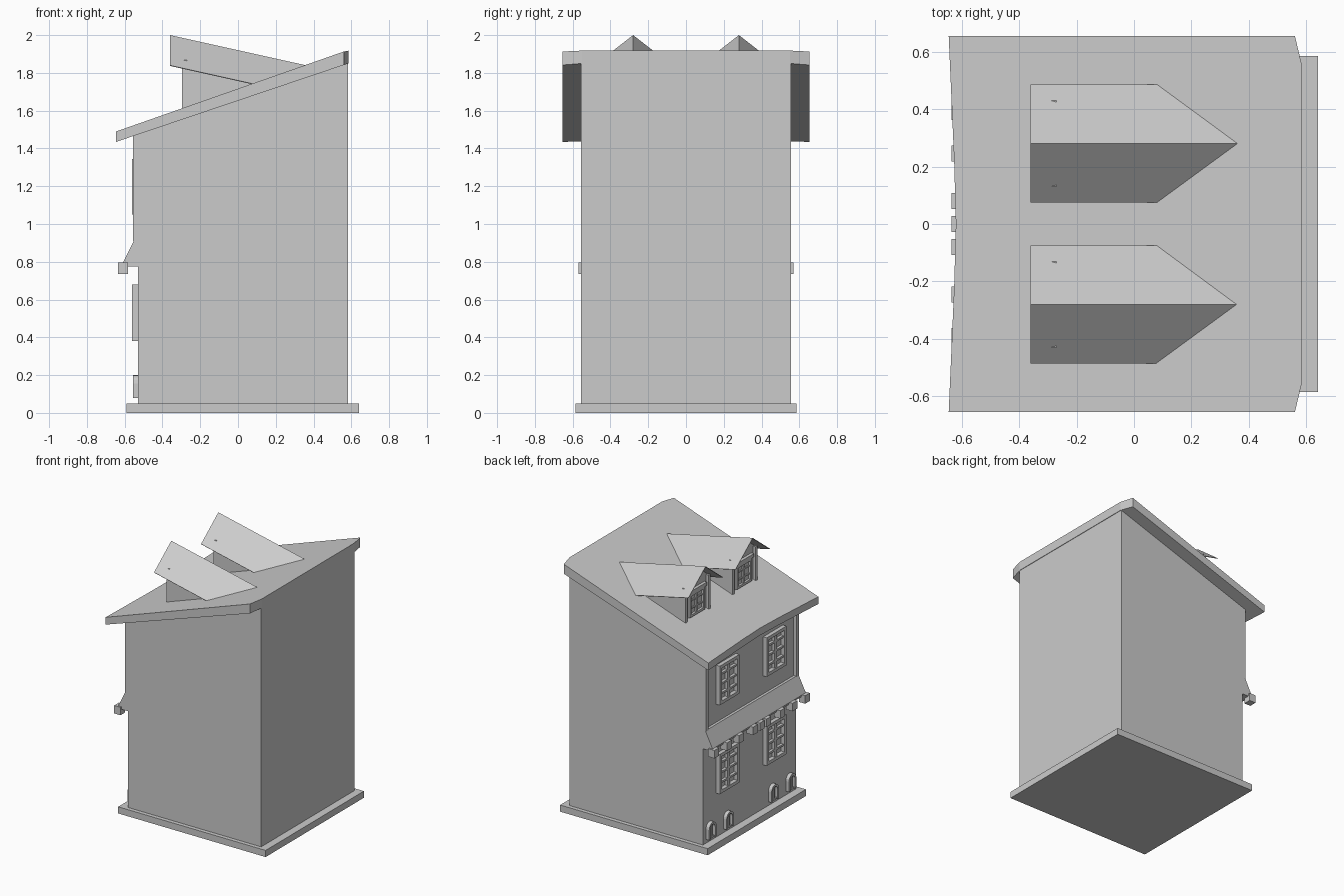
import bpy, bmesh, math
from mathutils import Vector

if "Cube" in bpy.data.objects:
    bpy.data.objects.remove(bpy.data.objects["Cube"])

mat = bpy.data.materials.new("plain grey")
mat.diffuse_color = (0.6, 0.6, 0.6, 1)
mat.use_nodes = True
mat.node_tree.nodes["Principled BSDF"].inputs["Base Color"].default_value = mat.diffuse_color


def finish(name, bm):
    bmesh.ops.recalc_face_normals(bm, faces=bm.faces)
    me = bpy.data.meshes.new(name)
    bm.to_mesh(me)
    bm.free()
    me.materials.append(mat)
    ob = bpy.data.objects.new(name, me)
    bpy.context.collection.objects.link(ob)
    return ob


def add_box(bm, x0, x1, y0, y1, z0, z1):
    vs = bmesh.ops.create_cube(bm, size=1)["verts"]
    for v in vs:
        v.co = Vector((x0 if v.co.x < 0 else x1,
                       y0 if v.co.y < 0 else y1,
                       z0 if v.co.z < 0 else z1))


def add_loft(bm, a, b):
    """Solid between two matching rings of points."""
    va = [bm.verts.new(p) for p in a]
    vb = [bm.verts.new(p) for p in b]
    bm.faces.new(va)
    bm.faces.new(vb[::-1])
    n = len(a)
    for i in range(n):
        j = (i + 1) % n
        bm.faces.new((va[i], vb[i], vb[j], va[j]))


def prism_y(name, profile, half):
    bm = bmesh.new()
    add_loft(bm, [(x, -half, z) for x, z in profile],
             [(x, half, z) for x, z in profile])
    return finish(name, bm)


def window(bm, x_wall, x_out, yc, w, z0, z1, rows, bar):
    """Frame, centre post and glazing bars on the street wall."""
    y0, y1 = yc - w / 2, yc + w / 2
    for s in (y0, y1 - bar):
        add_box(bm, x_out, x_wall, s, s + bar, z0, z1)
    for s in (z0, z1 - bar):
        add_box(bm, x_out, x_wall, y0 + bar, y1 - bar, s, s + bar)
    xb = x_out + 0.006
    add_box(bm, xb, x_wall, yc - bar * .6, yc + bar * .6, z0 + bar, z1 - bar)
    for i in range(1, rows):
        z = z0 + (z1 - z0) * i / rows
        add_box(bm, xb + .003, x_wall, y0 + bar, y1 - bar, z - bar * .3, z + bar * .3)


# base slab
bm = bmesh.new()
add_box(bm, -.59, .64, -.585, .585, 0, .05)
finish("base_slab", bm)

# house body with sloping top
prism_y("house_walls", [(-.53, .05), (.582, .05), (.582, 1.88), (-.53, 1.5)], .555)

# lean-to roof: bowed eave on the street side, clipped corners at the back
def roof_top(x):
    return 1.49 + .351 * (x + .645)

def roof_under(x):
    return 1.435 + .3375 * (x + .645)

half = [(-.62, 0), (-.626, .22), (-.645, .655), (.56, .655), (.585, .55)]
outline = half + [(x, -y) for x, y in half[:0:-1]]
bm = bmesh.new()
add_loft(bm, [(x, y, roof_under(x)) for x, y in outline],
         [(x, y, min(roof_top(x), 1.918)) for x, y in outline])
finish("main_roof", bm)

# corner posts of the upper storey
bm = bmesh.new()
for s in (-1, 1):
    add_box(bm, -.555, -.53, min(s * .525, s * .555), max(s * .525, s * .555), .91, 1.5)
finish("corner_posts", bm)

# flared skirt between the storeys, with beam ends under it
prism_y("skirt", [(-.525, .775), (-.6, .775), (-.61, .795), (-.55, .915), (-.525, .915)], .555)
bm = bmesh.new()
for y in (-.54, -.39, -.245, -.08, 0, .08, .245, .39, .54):
    add_box(bm, -.635, -.582, y - .028, y + .028, .735, .795)
finish("beam_ends", bm)

# street windows
bm = bmesh.new()
for yc in (-.28, .28):
    for z0, z1 in ((.38, .68), (1.05, 1.345)):
        window(bm, -.528, -.56, yc, .235, z0, z1, 4, .024)
finish("street_windows", bm)

# arched cellar vents: ring plus centre bar
def arch(yc, w, z0, z1):
    r = w / 2
    pts = [(yc - r, z0)]
    pts += [(yc - r * math.cos(a), z1 - r + r * math.sin(a))
            for a in [math.pi * i / 8 for i in range(9)]]
    return pts + [(yc + r, z0)]

bm = bmesh.new()
for yc in (-.475, -.268, .268, .475):
    outer, inner = arch(yc, .088, .078, .2), arch(yc, .056, .078, .184)
    for i in range(len(outer) - 1):
        quad = [outer[i], outer[i + 1], inner[i + 1], inner[i]]
        add_loft(bm, [(-.557, y, z) for y, z in quad], [(-.528, y, z) for y, z in quad])
    add_box(bm, -.55, -.528, yc - .006, yc + .006, .08, .19)
    add_box(bm, -.55, -.528, yc - .03, yc + .03, .078, .09)
finish("cellar_vents", bm)

# dormers
def ridge(x):
    return 2.0 - .222 * (x + .36)

for label, yc in (("left", .28), ("right", -.28)):
    def ring(x, floor):
        e = ridge(x) - .15 * .78 - .004
        return [(x, yc - .15, floor), (x, yc - .15, e), (x, yc, ridge(x) - .004),
                (x, yc + .15, e), (x, yc + .15, floor)]
    bm = bmesh.new()
    add_loft(bm, ring(-.275, 1.6), ring(.2, 1.74))
    finish("dormer_walls_" + label, bm)

    # posts, sill and header around the dormer window
    bm = bmesh.new()
    for s in (-.15, .125):
        add_box(bm, -.297, -.27, yc + s, yc + s + .025, 1.59, 1.868)
    add_box(bm, -.297, -.27, yc - .105, yc + .105, 1.80, 1.825)
    window(bm, -.27, -.292, yc, .18, 1.625, 1.80, 3, .018)
    finish("dormer_window_" + label, bm)

    # thin gabled dormer roof running back into the main roof
    bm = bmesh.new()
    a, b = [bm.verts.new((x, yc, ridge(x))) for x in (-.36, .362)]
    for s in (-1, 1):
        c = bm.verts.new((-.36, yc + s * .206, 1.84))
        d = bm.verts.new((.085, yc + s * .206, 1.741))
        bm.faces.new((a, b, d, c) if s < 0 else (a, c, d, b))
    bmesh.ops.recalc_face_normals(bm, faces=bm.faces)
    if sum(f.normal.z for f in bm.faces) < 0:
        bmesh.ops.reverse_faces(bm, faces=bm.faces)
    bmesh.ops.solidify(bm, geom=bm.faces[:], thickness=.004)
    finish("dormer_roof_" + label, bm)
